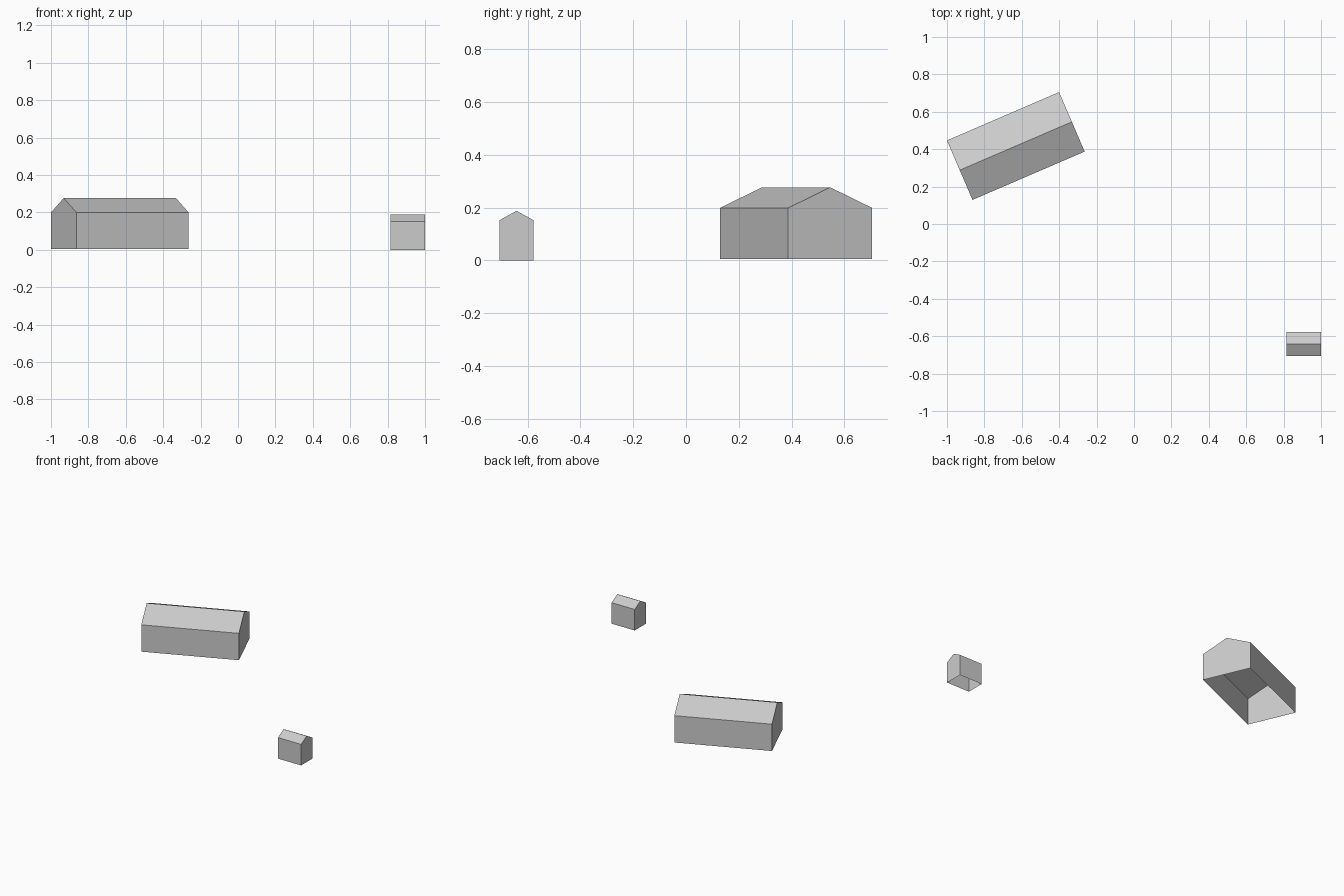
import bpy
import bmesh
from math import radians

cube = bpy.data.objects.get("Cube")
if cube:
    bpy.data.objects.remove(cube, do_unlink=True)

# Single plain grey for walls and roofs
grey = bpy.data.materials.new("light_grey")
grey.use_nodes = True
colour = (0.6, 0.6, 0.6, 1)
grey.diffuse_color = colour
grey.node_tree.nodes["Principled BSDF"].inputs["Base Color"].default_value = colour


def gabled_building(name, centre, length, width, base, eave, ridge, angle=0):
    """Gabled shell with an open floor; the ridge runs along local x."""
    h = width / 2
    profile = [(-h, base), (h, base), (h, eave), (0, ridge), (-h, eave)]
    bm = bmesh.new()
    ends = [[bm.verts.new((x, y, z)) for y, z in profile]
            for x in (-length / 2, length / 2)]
    # Gable ends
    for end in ends:
        bm.faces.new(end)
    # Walls and roof slopes, leaving out the floor
    for i in range(1, len(profile)):
        j = (i + 1) % len(profile)
        bm.faces.new((ends[0][i], ends[0][j], ends[1][j], ends[1][i]))
    bmesh.ops.recalc_face_normals(bm, faces=bm.faces)
    # Outward normals: the first gable must face local -x
    bm.faces.ensure_lookup_table()
    bm.normal_update()
    if bm.faces[0].normal.x > 0:
        bmesh.ops.reverse_faces(bm, faces=bm.faces)
    mesh = bpy.data.meshes.new(name)
    bm.to_mesh(mesh)
    bm.free()
    mesh.materials.append(grey)
    obj = bpy.data.objects.new(name, mesh)
    obj.location = (*centre, 0)
    obj.rotation_euler.z = radians(angle)
    bpy.context.collection.objects.link(obj)
    return obj


# Long barn, turned on the site
gabled_building("long_barn", (-0.632, 0.417), 0.653, 0.346,
                0.005, 0.199, 0.277, angle=23.3)

# Small shed
gabled_building("small_shed", (0.907, -0.642), 0.185, 0.13,
                0, 0.152, 0.188)
